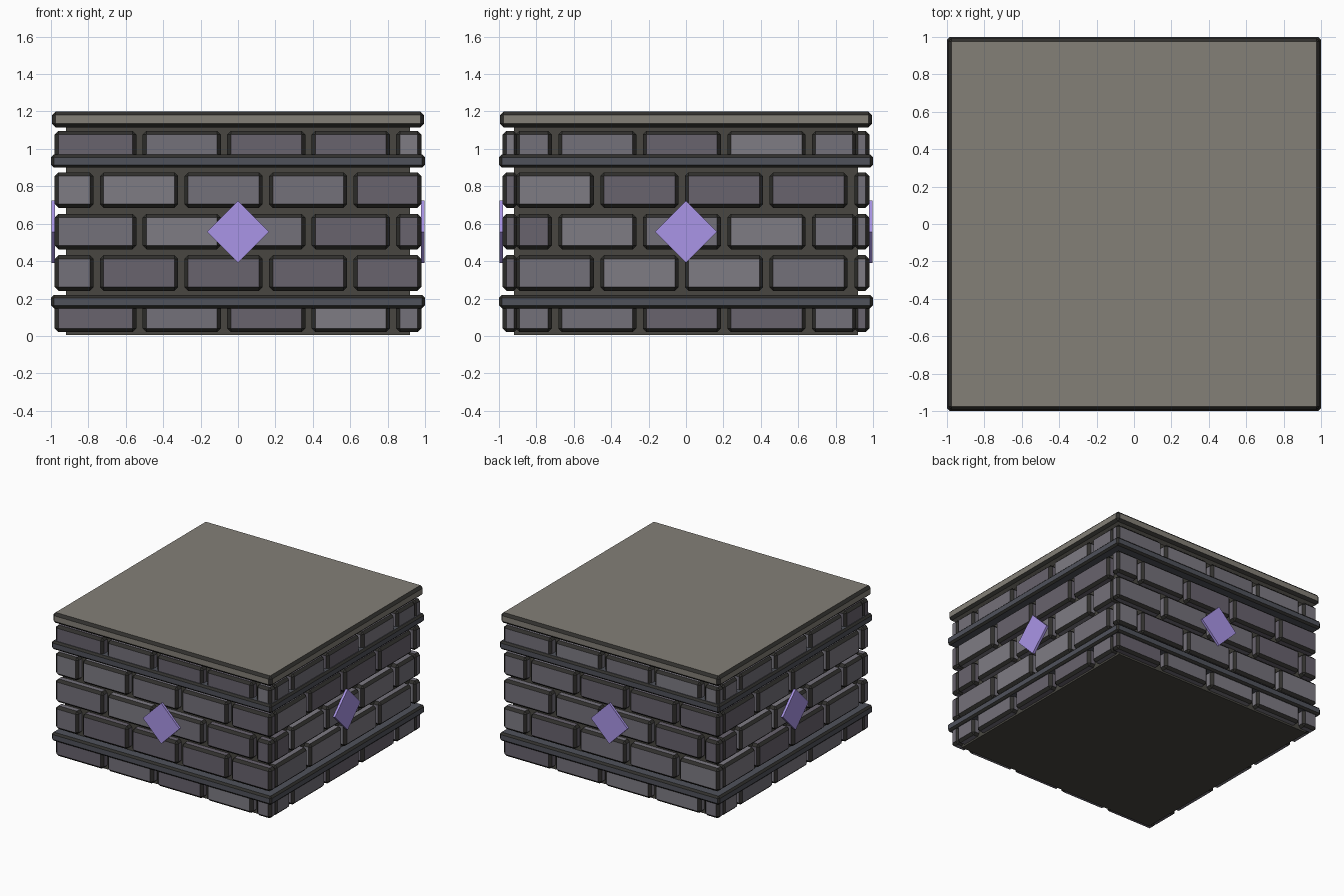
import bpy
from math import pi
from mathutils import Matrix, Vector
import random

if "Cube" in bpy.data.objects:
    bpy.data.objects.remove(bpy.data.objects["Cube"])

random.seed(4)


def mat(name, c):
    m = bpy.data.materials.new(name)
    m.diffuse_color = (*c, 1)
    m.use_nodes = True
    m.node_tree.nodes["Principled BSDF"].inputs["Base Color"].default_value = m.diffuse_color
    return m


mortar = mat("mortar", (0.065, 0.062, 0.052))
edge = mat("worn_edge", (0.03, 0.029, 0.026))
cap_stone = mat("cap_stone", (0.23, 0.215, 0.185))
iron = mat("iron", (0.08, 0.085, 0.105))
crystal = mat("crystal", (0.40, 0.30, 0.80))
stones = [mat(f"stone_{i}", c) for i, c in enumerate(
    [(0.14, 0.125, 0.155), (0.175, 0.165, 0.195), (0.21, 0.20, 0.23)])]


def box(name, lo, hi, m, bevel=0.0, turn=0.0):
    """Box between two corners, optional chamfer, turned about the z axis."""
    lo, hi = Vector(lo), Vector(hi)
    bpy.ops.mesh.primitive_cube_add(size=1)
    o = bpy.context.object
    o.name = name
    o.data.transform(Matrix.Rotation(turn, 4, 'Z')
                     @ Matrix.Translation((lo + hi) / 2)
                     @ Matrix.Diagonal((*(hi - lo), 1)))
    o.data.materials.append(m)
    if bevel:
        o.data.materials.append(edge)
        b = o.modifiers.new("chamfer", 'BEVEL')
        b.width, b.segments, b.material = bevel, 1, 1
    return o


# core, cap and the two iron bands
box("core", (-.92, -.92, 0.005), (.92, .92, 1.13), mortar)
box("cap", (-.995, -.995, 1.115), (.995, .995, 1.2), cap_stone, .02)
for name, z in (("lower_band", .148), ("upper_band", .9)):
    box(name, (-1, -1, z), (1, 1, z + .07), iron, .015)

# brick courses: the joints lie 0.45 apart and shift by half a brick per row
PITCH, GAP = .452, .034


def course(side, row, start, end, first_joint):
    z = .02 + row * .2215
    left, joint, i = start, first_joint, 0
    while left < end - .05:
        right = min(joint - GAP / 2, end)
        box(f"brick_{side}_{row}_{i}", (left, -.98, z), (right, -.90, z + .19),
            random.choice(stones), .02, side * pi / 2)
        left, joint, i = joint + GAP / 2, joint + PITCH, i + 1


for side in range(4):
    for row in range(5):
        odd = row % 2
        if side % 2 == 0:      # front and back walls run to the corners
            course(side, row, -.98, .98, -.755 if odd else -.527)
        else:                  # side walls fit between them
            course(side, row, -.91, .91, -.475 if odd else -.70)

# diamond crystal in the middle of each wall
for side in range(4):
    o = box(f"crystal_{side}", (-.118, -.118, -.01), (.118, .118, .01), crystal)
    o.data.transform(Matrix.Rotation(side * pi / 2, 4, 'Z')
                     @ Matrix.Translation((0, -.988, .557))
                     @ Matrix.Rotation(pi / 2, 4, 'X')
                     @ Matrix.Rotation(pi / 4, 4, 'Z'))
